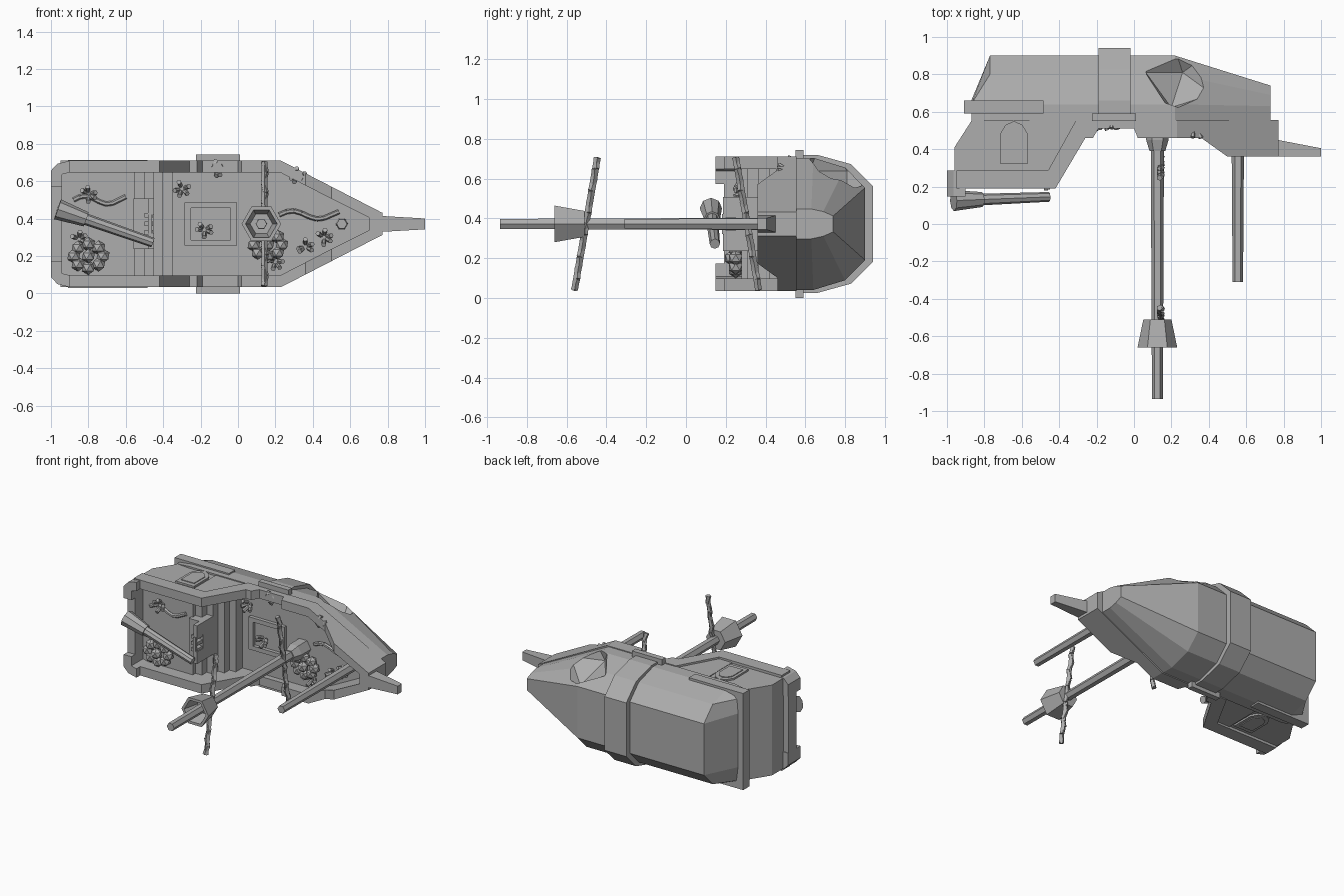
import bpy, bmesh, math, random
from mathutils import Vector

if "Cube" in bpy.data.objects:
    bpy.data.objects.remove(bpy.data.objects["Cube"])

random.seed(4)
CZ = 0.372  # centre line height; the ship lies on its side with the deck facing -y
grey = bpy.data.materials.new("stone grey")
grey.diffuse_color = (0.42, 0.42, 0.42, 1)
grey.use_nodes = True
grey.node_tree.nodes["Principled BSDF"].inputs["Base Color"].default_value = grey.diffuse_color


def finish(name, bm):
    bmesh.ops.recalc_face_normals(bm, faces=bm.faces[:])
    me = bpy.data.meshes.new(name)
    bm.to_mesh(me)
    bm.free()
    me.materials.append(grey)
    ob = bpy.data.objects.new(name, me)
    bpy.context.collection.objects.link(ob)
    return ob


def loft(name, rings, bm=None):
    """Skin a list of equal point rings and cap both ends."""
    own = bm is None
    bm = bm or bmesh.new()
    vs = [[bm.verts.new(p) for p in r] for r in rings]
    n = len(vs[0])
    for a, b in zip(vs, vs[1:]):
        for i in range(n):
            bm.faces.new((a[i], a[(i + 1) % n], b[(i + 1) % n], b[i]))
    bm.faces.new(vs[0])
    bm.faces.new(vs[-1])
    return finish(name, bm) if own else None


def side_prism(name, poly, z0, z1):
    """Prism from an x,y outline; z0 and z1 are numbers or functions of x."""
    f = lambda z, x: z(x) if callable(z) else z
    return loft(name, [[(x, y, CZ + f(z, x)) for x, y in poly] for z in (z0, z1)])


def deck_prism(name, poly, y0, y1):
    return loft(name, [[(x, y, CZ + z) for x, z in poly] for y in (y0, y1)])


def box(name, x0, x1, y0, y1, z0, z1):
    return side_prism(name, [(x0, y0), (x1, y0), (x1, y1), (x0, y1)], z0, z1)


def ring(c, d, r, sides):
    d = Vector(d).normalized()
    u = Vector((1, 0, 0)) if abs(d.x) < 0.7 else Vector((0, 0, 1))
    u = (u - d * u.dot(d)).normalized()
    v = d.cross(u)
    return [Vector(c) + r * (math.cos(t) * u + math.sin(t) * v)
            for t in (2 * math.pi * i / sides for i in range(sides))]


def pole(name, stops, sides=6, bm=None):
    """stops: (point, radius) along a straight axis."""
    d = Vector(stops[1][0]) - Vector(stops[0][0])
    return loft(name, [ring(p, d, r, sides) for p, r in stops], bm)


# ---- lower hull: lofted octagonal body tapering to the bow ----
def section(x, top, pts):
    half = [(top, pts[0][1])] + pts
    return ([(x, y, CZ + h) for y, h in half] +
            [(x, y, CZ - h) for y, h in reversed(half)])


MID = [(0.64, 0.332), (0.80, 0.283), (0.90, 0.182)]
hull = loft("lower_hull", [
    section(-0.87, 0.56, [(0.60, 0.32), (0.64, 0.29), (0.66, 0.19)]),
    section(-0.77, 0.55, MID),
    section(0.22, 0.55, MID),
    section(0.73, 0.55, [(0.63, 0.075), (0.69, 0.062), (0.74, 0.04)])])

# Dent smashed into the bow side
bm = bmesh.new()
bmesh.ops.create_icosphere(bm, subdivisions=1, radius=0.22)
for v in bm.verts:
    v.co = v.co + Vector((0.26, 0.81, 0.735))
cutter = finish("dent_cutter", bm)
cutter.hide_render = True
mod = hull.modifiers.new("dent", "BOOLEAN")
mod.operation, mod.object, mod.solver = "DIFFERENCE", cutter, "EXACT"
bpy.context.view_layer.objects.active = hull
bpy.ops.object.modifier_apply(modifier="dent")
bpy.data.objects.remove(cutter)

# Belt around the middle of the hull
BELT = [(0.66, 0.347), (0.83, 0.30), (0.94, 0.19)]
loft("hull_belt", [section(x, 0.553, BELT) for x in (-0.19, -0.02)])

# ---- stern castle ----
side_prism("stern_castle", [(-0.96, 0.28), (-0.55, 0.28), (-0.55, 0.62),
                            (-0.87, 0.62), (-0.87, 0.55), (-0.96, 0.41)], -0.32, 0.32)
box("stern_strip", -0.91, -0.485, 0.59, 0.66, -0.342, 0.342)
box("stern_rail", -1.0, -0.94, 0.19, 0.28, -0.21, 0.21)
for i in range(4):  # stairs to the main deck
    box("stair", -0.55 + 0.05 * i, -0.50 + 0.05 * i, 0.31 + 0.055 * i, 0.57, -0.28, 0.28)

# Balcony between the stairs
box("balcony_base", -0.56, -0.45, 0.25, 0.57, -0.135, 0.135)
box("balcony_front_low", -0.48, -0.45, 0.185, 0.26, -0.135, -0.05)
box("balcony_front_high", -0.48, -0.45, 0.185, 0.26, 0.05, 0.135)
for z in (-0.045, 0.0, 0.045):
    box("balcony_post", -0.50, -0.455, 0.19, 0.26, z - 0.012, z + 0.012)
box("balcony_cap", -0.48, -0.46, 0.18, 0.20, -0.05, 0.05)

# ---- bulwarks and side parts, mirrored about the centre line ----
bow_out = lambda x: 0.338 - (x - 0.23) * 0.278 / 0.54
for s in (1, -1):
    side_prism("bulwark", [(-0.95, 0.285), (-0.95, 0.19), (-0.42, 0.19), (-0.26, 0.46),
                           (-0.22, 0.46), (-0.19, 0.51), (0.0, 0.51), (0.02, 0.46),
                           (0.23, 0.46), (0.23, 0.555), (-0.31, 0.555), (-0.46, 0.285)],
               s * 0.275, s * 0.338)
    side_prism("stair_wall", [(-0.56, 0.28), (-0.46, 0.28), (-0.31, 0.55), (-0.31, 0.6),
                              (-0.56, 0.6)], s * 0.275, s * 0.325)
    side_prism("bow_bulwark", [(0.23, 0.555), (0.23, 0.46), (0.36, 0.46), (0.50, 0.36),
                               (0.77, 0.36), (0.77, 0.555)],
               lambda x: s * bow_out(x), lambda x: s * max(bow_out(x) - 0.065, 0.0))
    deck_prism("stern_corner", [(-1.0, s * 0.2), (-1.0, s * 0.285), (-0.965, s * 0.322),
                                (-0.9, s * 0.338), (-0.9, s * 0.275), (-0.94, s * 0.265),
                                (-0.94, s * 0.2)], 0.148, 0.285)
    box("belt_flange", -0.225, 0.01, 0.55, 0.59, s * 0.27, s * 0.372)
    # Arched side window: outer frame, raised pane
    for name, k, t in (("window_frame", 1.0, 0.332), ("window_pane", 0.72, 0.337)):
        arch = [(-0.072, -0.115), (0.072, -0.115), (0.072, 0.05), (0.045, 0.095),
                (0, 0.115), (-0.045, 0.095), (-0.072, 0.05)]
        side_prism(name, [(-0.642 + x * k, 0.435 + y * k) for x, y in arch],
                   s * 0.315, s * t)
box("bow_cap", 0.70, 0.772, 0.36, 0.555, -0.06, 0.06)

# ---- bowsprit ----
loft("bowsprit", [[(x, y, CZ + z) for y, z in ((y0, -h), (y1, -h), (y1, h), (y0, h))]
                  for x, y0, y1, h in ((0.74, 0.36, 0.455, 0.044), (1.0, 0.36, 0.405, 0.029))])

# ---- hatch on the main deck ----
for s in (1, -1):
    box("hatch_side", -0.285, -0.005, 0.525, 0.56, s * 0.085, s * 0.115)
    box("hatch_end", -0.145 + s * 0.105, -0.145 + s * 0.14, 0.525, 0.56, -0.115, 0.115)

# ---- masts ----
MX = 0.125
pole("main_mast", [((MX, 0.56, CZ), 0.036), ((MX, -0.935, CZ), 0.029)])
pole("mast_collar", [((MX, 0.56, CZ), 0.062), ((MX, 0.45, CZ), 0.06), ((MX, 0.39, CZ), 0.042)])
pole("crows_nest", [((MX, -0.51, CZ), 0.075), ((MX, -0.66, CZ), 0.106),
                    ((MX, -0.66, CZ), 0.085), ((MX, -0.55, CZ), 0.06)])
pole("fore_mast", [((0.555, 0.56, CZ), 0.034), ((0.555, -0.31, CZ), 0.028)])

# Yards with bound sail wraps
for name, a, b in (("lower_yard", (0.142, 0.365, 0.04), (0.142, 0.25, 0.705)),
                   ("upper_yard", (0.142, -0.56, 0.04), (0.142, -0.445, 0.705))):
    a, b = Vector(a), Vector(b)
    pole(name, [(a, 0.017), (b, 0.017)], 4)
    bm = bmesh.new()
    for i in range(12):
        p, q = a.lerp(b, i / 12), a.lerp(b, (i + 1) / 12)
        off = Vector((0.007 if i % 2 else -0.007, 0.004 if i % 3 else -0.004, 0))
        pole("", [(p + off, 0.016), (q - off, 0.016)], 5, bm)
    finish(name + "_wraps", bm)

# ---- broken spar lying across the stern ----
A, B = Vector((-0.965, 0.125, 0.45)), Vector((-0.455, 0.145, 0.272))
pole("fallen_spar", [(A, 0.056), (A.lerp(B, 0.3), 0.04), (A.lerp(B, 0.3), 0.031), (B, 0.026)], 8)


# ---- sea growth: coral heads, barnacle tubes, weed ----
def coral(x, y, z, r):
    bm = bmesh.new()
    for i in range(9):
        t = i * math.pi / 4
        k = 0 if i == 8 else r
        c = Vector((x + k * math.cos(t), y - (0.02 if i == 8 else 0), z + 0.8 * k * math.sin(t)))
        geo = bmesh.ops.create_icosphere(bm, subdivisions=1, radius=r * 0.5)
        for v in geo["verts"]:
            v.co += c
    finish("coral_head", bm)


coral(-0.80, 0.25, 0.20, 0.078)
coral(0.16, 0.52, 0.26, 0.075)

for x, y, z in ((-0.80, 0.28, 0.53), (-0.85, 0.28, 0.29), (-0.30, 0.55, 0.56),
                (-0.18, 0.55, 0.34), (-0.11, 0.55, 0.67), (0.32, 0.50, 0.63),
                (0.36, 0.55, 0.25), (0.46, 0.55, 0.30), (0.20, 0.55, 0.17)):
    bm = bmesh.new()
    for i in range(5):
        t = i * 1.26 + random.random()
        d = Vector((math.cos(t), 0, math.sin(t)))
        p = Vector((x, y, z)) + d * 0.018
        pole("", [(p, 0.011), (p + d * 0.022 - Vector((0, random.uniform(0.03, 0.05), 0)), 0.013)], 6, bm)
    finish("barnacle_tubes", bm)

for x, y, z, length in ((0.22, 0.54, 0.42, 0.32), (-0.88, 0.275, 0.50, 0.28)):
    for j in range(8):
        f = lambda k: Vector((x + length * k / 8, y, z + 0.022 * math.sin(k * 0.9)))
        pole("weed_strand", [(f(j), 0.013), (f(j + 1), 0.013)], 6)
